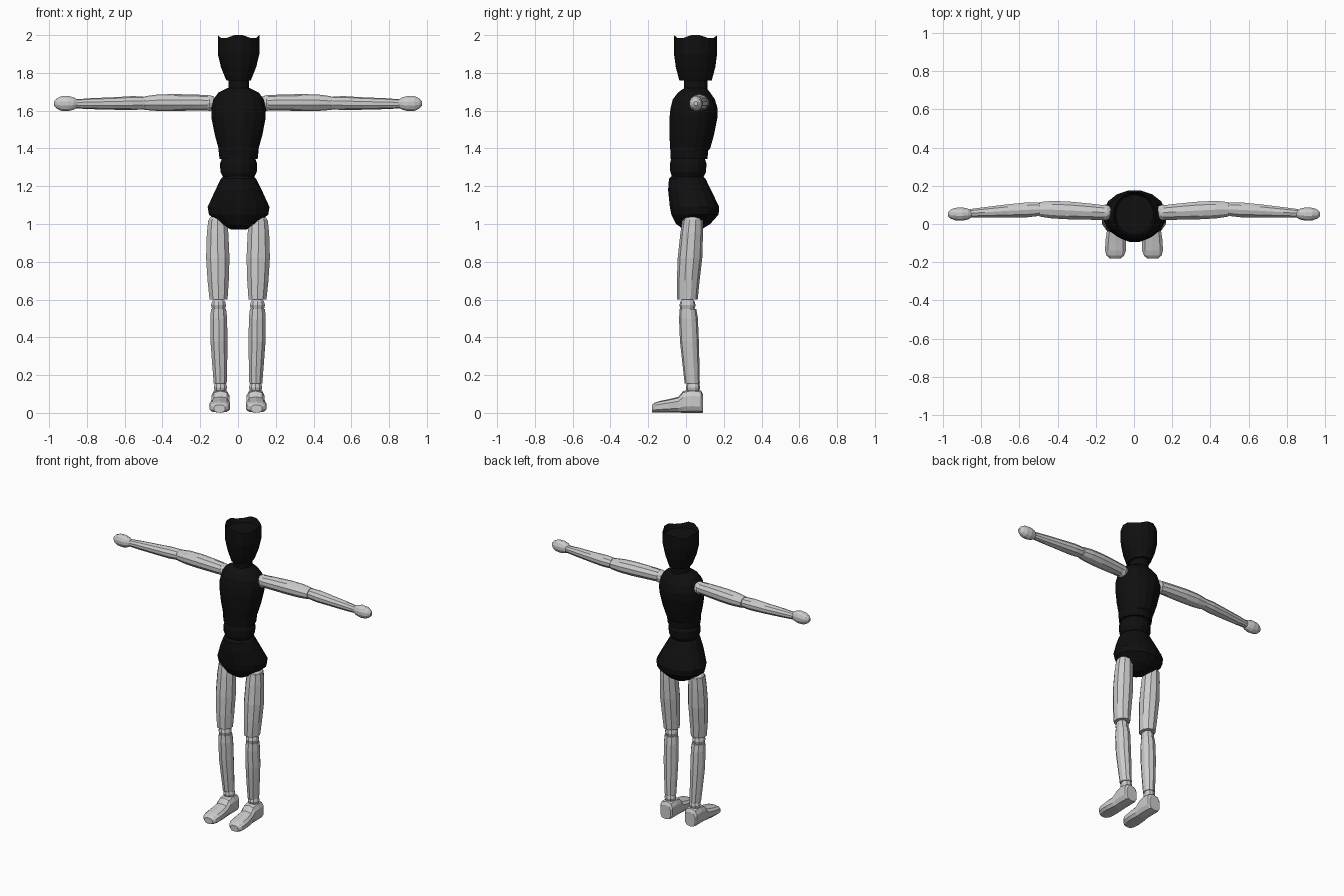
import bpy, bmesh, math
from mathutils import Vector

black = bpy.data.materials.new("black")
black.diffuse_color = (0.005, 0.005, 0.005, 1)


def finish(bm, name, mat=None, mirror=False):
    bmesh.ops.recalc_face_normals(bm, faces=bm.faces)
    me = bpy.data.meshes.new(name)
    bm.to_mesh(me)
    bm.free()
    ob = bpy.data.objects.new(name, me)
    bpy.context.collection.objects.link(ob)
    if mat:
        me.materials.append(mat)
    if mirror:
        ob.modifiers.new("mirror", 'MIRROR')
    return ob


def loft(name, rings, axis, sides=10, mat=None, mirror=False, power=1.0):
    """Rings are (centre, radius_a, radius_b) across the given axis."""
    u, v = {'x': ((0, 1, 0), (0, 0, 1)), 'y': ((1, 0, 0), (0, 0, 1)),
            'z': ((1, 0, 0), (0, 1, 0))}[axis]
    u, v = Vector(u), Vector(v)
    sq = lambda t: math.copysign(abs(t) ** power, t)
    bm = bmesh.new()
    loops = []
    for c, ra, rb in rings:
        loops.append([bm.verts.new(Vector(c)
                      + u * ra * sq(math.cos(2 * math.pi * (i + .5) / sides))
                      + v * rb * sq(math.sin(2 * math.pi * (i + .5) / sides)))
                      for i in range(sides)])
    for a, b in zip(loops, loops[1:]):
        for i in range(sides):
            j = (i + 1) % sides
            bm.faces.new((a[i], a[j], b[j], b[i]))
    bm.faces.new(loops[0])
    bm.faces.new(loops[-1])
    return finish(bm, name, mat, mirror)


def ball(name, c, r, mirror=True, sides=10):
    bm = bmesh.new()
    bmesh.ops.create_uvsphere(bm, u_segments=sides, v_segments=6, radius=1)
    for vert in bm.verts:
        vert.co = Vector(c) + Vector([a * b for a, b in zip(vert.co, r)])
    return finish(bm, name, None, mirror)


def body(name, profile, sides=16):
    """Profile rows: z, half width, y front, y back."""
    return loft(name, [((0.003, (f + b) / 2, z), w, (b - f) / 2)
                       for z, w, f, b in profile], 'z', sides, black)


# torso, waist and hips
body("pelvis", [(0.97, .04, -.01, .08), (1.0, .10, -.055, .13),
                (1.05, .16, -.08, .175), (1.09, .167, -.088, .178),
                (1.18, .125, -.097, .135), (1.24, .095, -.092, .105),
                (1.26, .07, -.07, .085)])
body("waist", [(1.25, .085, -.075, .095), (1.275, .098, -.085, .108),
               (1.32, .10, -.087, .11), (1.35, .088, -.078, .10)])
body("chest", [(1.345, .103, -.083, .115), (1.39, .108, -.085, .12),
               (1.40, .108, -.086, .13), (1.47, .128, -.09, .15),
               (1.56, .146, -.09, .168), (1.61, .147, -.085, .17),
               (1.66, .135, -.072, .155), (1.695, .11, -.045, .13),
               (1.72, .06, -.01, .11)])
body("neck", [(1.70, .056, -.012, .116), (1.77, .056, -.012, .116)], 12)

# head with a recessed top and a shallow zigzag rim
head = body("head", [(1.76, .066, -.037, .138), (1.83, .095, -.056, .157),
                     (1.90, .112, -.066, .167), (1.95, .112, -.066, .167),
                     (1.985, .112, -.066, .167), (1.96, .10, -.055, .155)])
for i, vert in enumerate(head.data.vertices):
    if i // 16 == 4 and (i % 16) % 4 in (0, 3):
        vert.co.z = 2.0

# legs
ball("hip_joint", (.108, .035, 1.0), (.054, .055, .055))
loft("thigh", [((.108, .035, 1.02), .052, .054), ((.108, .03, .95), .060, .060),
               ((.107, .021, .82), .065, .065), ((.105, .012, .70), .059, .060),
               ((.103, .007, .60), .050, .055)], 'z', mirror=True)
ball("knee_joint", (.103, .008, .57), (.042, .043, .042))
loft("shin", [((.103, .011, .55), .042, .044), ((.102, .013, .50), .047, .050),
              ((.101, .018, .38), .047, .050), ((.097, .026, .26), .042, .045),
              ((.094, .033, .155), .036, .040)], 'z', mirror=True)
ball("ankle_joint", (.093, .037, .135), (.037, .038, .035))

# feet: y, centre x, half width, height
foot = [(.09, .093, .040, .095), (.08, .093, .048, .115), (.03, .093, .050, .122),
        (-.015, .093, .049, .112), (-.04, .094, .050, .082), (-.09, .096, .056, .070),
        (-.14, .097, .056, .060), (-.165, .098, .048, .052), (-.18, .098, .03, .04)]
loft("foot", [((x, y, .002 + h / 2), w, h / 2 / .975) for y, x, w, h in foot],
     'y', mirror=True, power=.7)

# arms
ball("shoulder_joint", (.15, .06, 1.64), (.04, .042, .042))
loft("upper_arm", [((.155, .06, 1.642), .040, .040), ((.22, .064, 1.643), .044, .042),
                   ((.34, .071, 1.643), .049, .045), ((.43, .075, 1.642), .048, .043),
                   ((.495, .077, 1.640), .040, .036)], 'x', mirror=True)
ball("elbow_joint", (.50, .077, 1.64), (.03, .034, .034))
loft("forearm", [((.50, .077, 1.641), .037, .034), ((.56, .074, 1.640), .041, .037),
                 ((.66, .069, 1.638), .036, .033), ((.78, .061, 1.637), .029, .029),
                 ((.86, .056, 1.636), .023, .024)], 'x', mirror=True)

# hands
hand = [(.85, .018, .022), (.87, .030, .034), (.90, .036, .042),
        (.935, .034, .040), (.96, .025, .028), (.975, .010, .012)]
loft("hand", [((x, .052, 1.638), a, b) for x, a, b in hand], 'x', 12, mirror=True)
